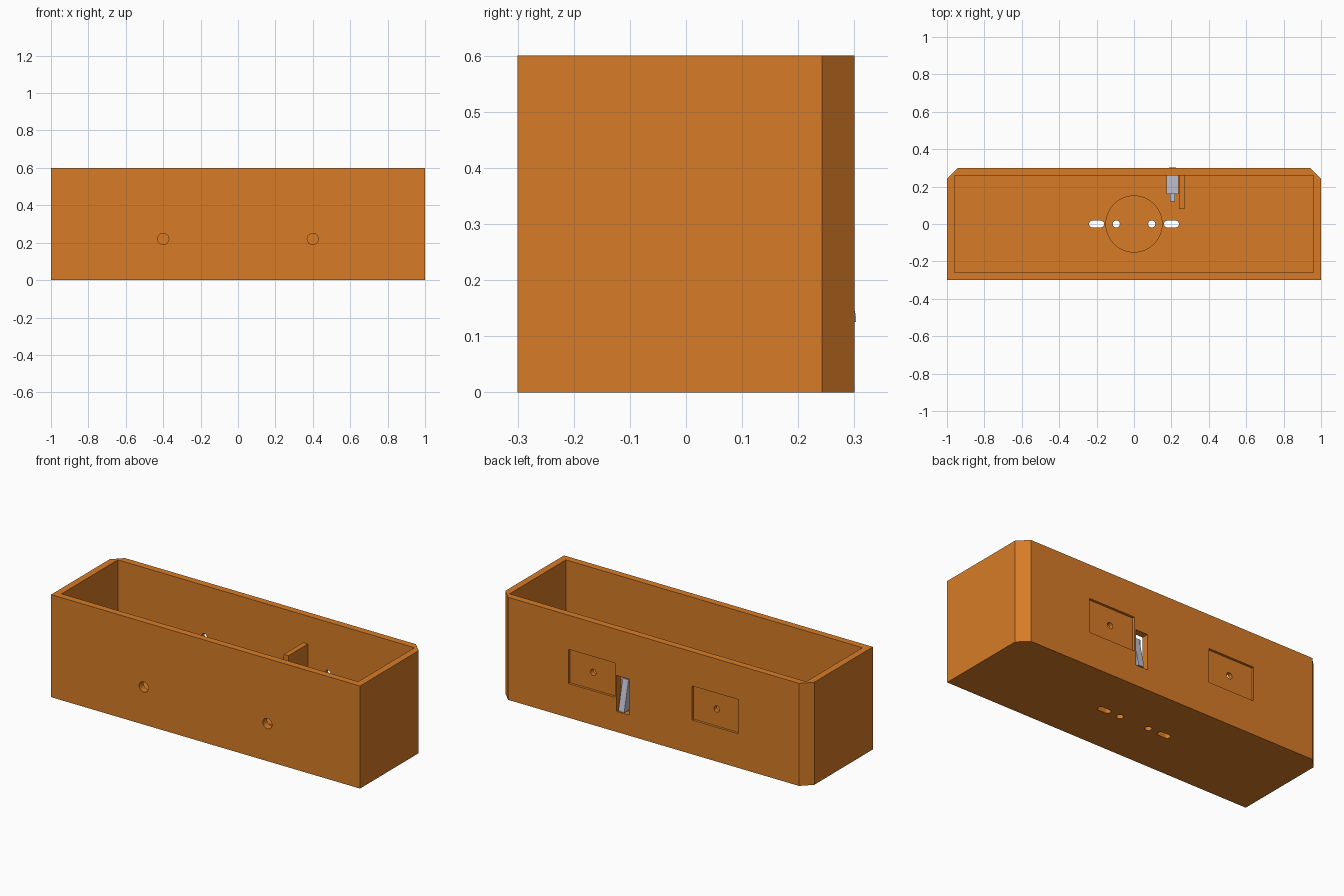
import bpy, bmesh, math

if "Cube" in bpy.data.objects:
    bpy.data.objects.remove(bpy.data.objects["Cube"])


def material(name, rgb):
    m = bpy.data.materials.new(name)
    m.diffuse_color = (*rgb, 1)
    m.use_nodes = True
    m.node_tree.nodes["Principled BSDF"].inputs["Base Color"].default_value = m.diffuse_color
    return m


ORANGE = material("orange plastic", (0.68, 0.2, 0.019))
GREY = material("light grey metal", (0.52, 0.53, 0.62))


def prism(name, profile, axis, lo, hi, mat=ORANGE):
    """Extrude a 2D profile along an axis: 'x' takes (y, z), 'y' takes (x, z), 'z' takes (x, y)."""
    place = {"x": lambda a, b, t: (t, a, b),
             "y": lambda a, b, t: (a, t, b),
             "z": lambda a, b, t: (a, b, t)}[axis]
    bm = bmesh.new()
    rings = [[bm.verts.new(place(a, b, t)) for a, b in profile] for t in (lo, hi)]
    bm.faces.new(rings[0])
    bm.faces.new(rings[1])
    n = len(profile)
    for i in range(n):
        j = (i + 1) % n
        bm.faces.new((rings[0][i], rings[0][j], rings[1][j], rings[1][i]))
    bmesh.ops.recalc_face_normals(bm, faces=bm.faces)
    mesh = bpy.data.meshes.new(name)
    bm.to_mesh(mesh)
    bm.free()
    mesh.materials.append(mat)
    ob = bpy.data.objects.new(name, mesh)
    bpy.context.collection.objects.link(ob)
    return ob


def rect(a0, a1, b0, b1):
    return [(a0, b0), (a1, b0), (a1, b1), (a0, b1)]


def slot(ca, cb, r, half=0.0, n=32):
    """Circle, or a rounded slot when half (straight half length) is above zero."""
    pts = []
    for end in (0, 1):
        for i in range(n // 2 + (1 if half else 0)):
            t = -math.pi / 2 + end * math.pi + i * 2 * math.pi / n
            shift = half if end == 0 else -half
            pts.append((ca + shift + r * math.cos(t), cb + r * math.sin(t)))
    return pts


# open box with chamfered rear corners
c = 0.058
body = prism("box_body", [(-1, -0.3), (1, -0.3), (1, 0.3 - c), (1 - c, 0.3),
                          (c - 1, 0.3), (-1, 0.3 - c)], "z", 0, 0.6)

cutters = [
    prism("cavity_cutter", rect(-0.96, 0.96, -0.26, 0.26), "z", 0.04, 0.7),
    prism("floor_recess_cutter", slot(0, 0, 0.15, n=64), "z", 0.025, 0.06),
    prism("switch_opening_cutter", rect(0.16, 0.24, 0.12, 0.33), "y", 0.22, 0.35),
]
for s in (-1, 1):
    cutters += [
        # front holes, rear pockets with screw holes, floor holes and slots
        prism("front_hole_cutter", slot(s * 0.4, 0.22, 0.03), "y", -0.35, -0.22),
        prism("rear_pocket_cutter", rect(s * 0.4 - 0.15, s * 0.4 + 0.15, 0.2, 0.4), "y", 0.286, 0.35),
        prism("screw_hole_cutter", slot(s * 0.4, 0.3, 0.018), "y", 0.22, 0.34),
        prism("floor_hole_cutter", slot(s * 0.095, 0, 0.019), "z", -0.1, 0.1),
        prism("floor_slot_cutter", slot(s * 0.2, 0, 0.018, 0.022), "z", -0.1, 0.1),
    ]
for k in cutters:
    m = body.modifiers.new(k.name, "BOOLEAN")
    m.operation = "DIFFERENCE"
    m.solver = "EXACT"
    m.object = k

# bake the cuts, then drop the cutters
deps = bpy.context.evaluated_depsgraph_get()
baked = bpy.data.meshes.new_from_object(body.evaluated_get(deps))
body.modifiers.clear()
body.data = baked
for k in cutters:
    bpy.data.objects.remove(k)
bpy.ops.object.select_all(action="DESELECT")
body.select_set(True)
bpy.context.view_layer.objects.active = body
bpy.ops.object.shade_smooth_by_angle(angle=math.radians(30))

# support wall beside the switch
prism("switch_support", rect(0.24, 0.27, 0.08, 0.261), "z", 0.04, 0.437)

# rocker switch: housing, tilted rocker and rear terminals
prism("switch_housing", rect(0.175, 0.239, 0.16, 0.26), "z", 0.13, 0.31, GREY)
prism("switch_rocker", [(0.255, 0.13), (0.303, 0.125), (0.303, 0.135), (0.265, 0.305), (0.255, 0.305)],
      "x", 0.187, 0.225, GREY)
for z in (0.16, 0.22, 0.28):
    prism("switch_terminal", rect(0.192, 0.22, 0.12, 0.162), "z", z - 0.005, z + 0.005, GREY)
